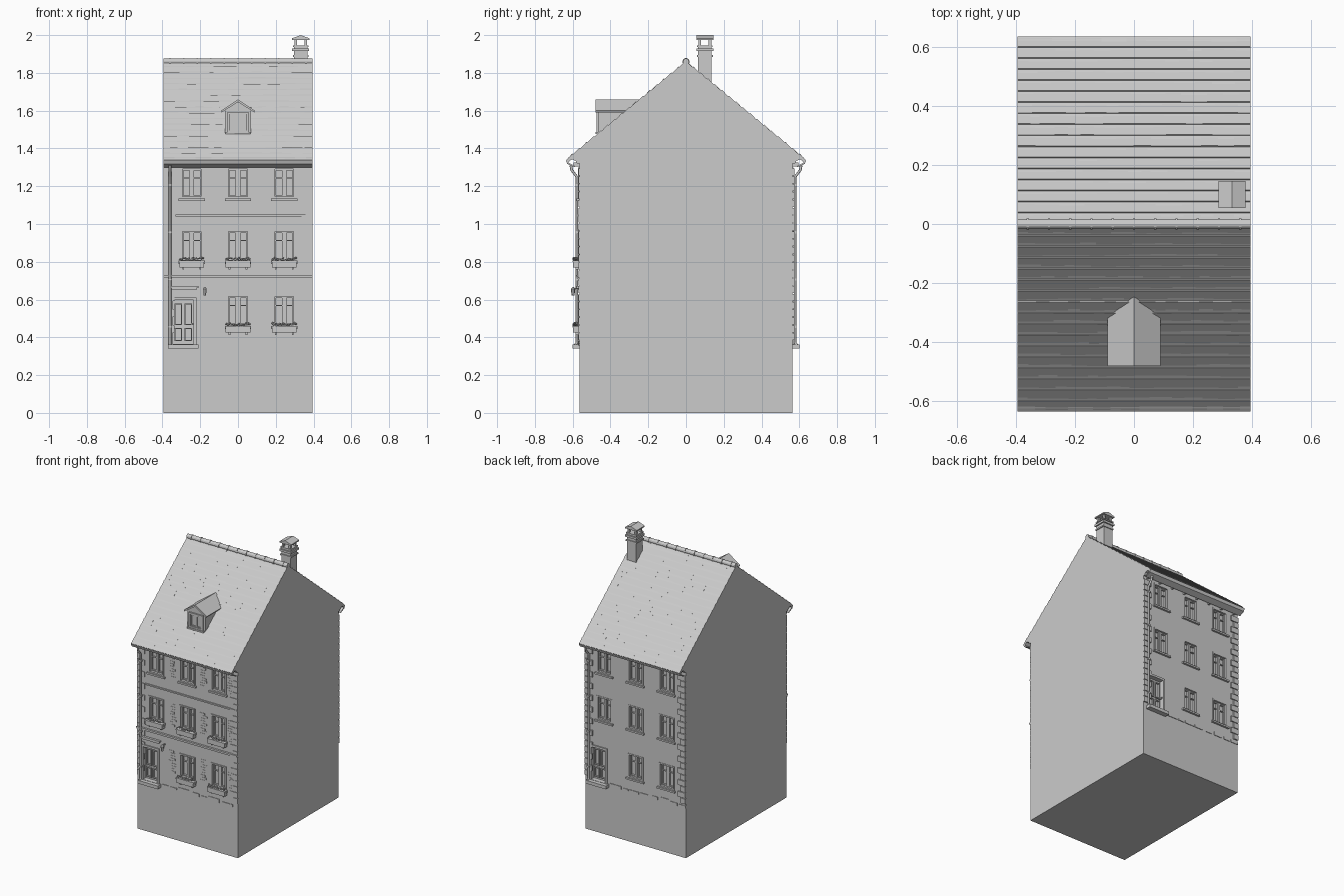
import bpy, bmesh, math, random
from mathutils import Matrix, Vector

random.seed(4)
if "Cube" in bpy.data.objects:
    bpy.data.objects.remove(bpy.data.objects["Cube"])

GREY = (0.6, 0.6, 0.6, 1)
stone = bpy.data.materials.new("pale grey")
stone.use_nodes = True
stone.diffuse_color = GREY
stone.node_tree.nodes["Principled BSDF"].inputs["Base Color"].default_value = GREY

W, D = 0.395, 0.565            # half width, half depth of the walls
RIDGE, SLOPE = 1.86, 0.82
EAVE = 0.635
COLS = (-0.245, 0, 0.245)
BACK = Matrix.Rotation(math.pi, 4, 'Z')


def finish(name, bm, matrix=None):
    if matrix:
        bm.transform(matrix)
    bmesh.ops.recalc_face_normals(bm, faces=bm.faces)
    mesh = bpy.data.meshes.new(name)
    bm.to_mesh(mesh)
    bm.free()
    mesh.materials.append(stone)
    ob = bpy.data.objects.new(name, mesh)
    bpy.context.collection.objects.link(ob)
    return ob


def box(bm, x0, x1, y0, y1, z0, z1, m=Matrix()):
    size = Matrix.Diagonal((abs(x1 - x0), abs(y1 - y0), abs(z1 - z0), 1))
    mid = Matrix.Translation(((x0 + x1) / 2, (y0 + y1) / 2, (z0 + z1) / 2))
    bmesh.ops.create_cube(bm, size=1, matrix=m @ mid @ size)


def relief(bm, x0, x1, z0, z1, out, depth=0.0):
    """Box on the front wall, from depth behind the wall to out before it."""
    box(bm, x0, x1, -D - out, -D + depth, z0, z1)


def frame(bm, x0, x1, z0, z1, t, out, depth):
    for a, b in ((x0, x0 + t), (x1 - t, x1)):
        relief(bm, a, b, z0, z1, out, depth)
    for a, b in ((z0, z0 + t), (z1 - t, z1)):
        relief(bm, x0 + t, x1 - t, a, b, out, depth)


def extrude_x(bm, profile, x0, x1):
    """Close a (y, z) outline into a prism along x."""
    face = bm.faces.new([bm.verts.new((x0, y, z)) for y, z in profile])
    new = bmesh.ops.extrude_face_region(bm, geom=[face])["geom"]
    bmesh.ops.translate(bm, vec=(x1 - x0, 0, 0),
                        verts=[v for v in new if isinstance(v, bmesh.types.BMVert)])


def tube(name, points, radius, matrix=None):
    curve = bpy.data.curves.new(name, 'CURVE')
    curve.dimensions = '3D'
    curve.bevel_depth, curve.bevel_resolution = radius, 2
    curve.use_fill_caps = True
    line = curve.splines.new('POLY')
    line.points.add(len(points) - 1)
    for p, co in zip(line.points, points):
        p.co = (*co, 1)
    curve.materials.append(stone)
    ob = bpy.data.objects.new(name, curve)
    bpy.context.collection.objects.link(ob)
    ob.matrix_world = matrix or Matrix()


# Walls, with openings cut for windows and doors
bm = bmesh.new()
top = RIDGE - SLOPE * D - 0.012
extrude_x(bm, [(-D, 0), (D, 0), (D, top), (0, RIDGE - 0.012), (-D, top)], -W, W)
walls = finish("walls", bm)

openings = [(c, z0, z1, 0.06) for z0, z1 in ((1.135, 1.3), (0.8, 0.97), (0.455, 0.625))
            for c in COLS if not (z0 < 0.5 and c < 0)]
door = (-0.29, 0.365, 0.6, 0.06)
bm = bmesh.new()
for turn in (Matrix(), BACK):
    for c, z0, z1, h in openings + [door]:
        box(bm, c - h, c + h, -D - 0.05, -D + 0.025, z0, z1, turn)
cutter = finish("opening_cutter", bm)
cutter.hide_render = True
cutter.hide_viewport = True
cut = walls.modifiers.new("openings", 'BOOLEAN')
cut.object, cut.operation, cut.solver = cutter, 'DIFFERENCE', 'EXACT'

for side, turn in (("front", Matrix()), ("back", BACK)):
    front = side == "front"
    # Window frames, glazing bars and sills
    bm = bmesh.new()
    for c, z0, z1, h in openings:
        frame(bm, c - h, c + h, z0, z1, 0.01, 0.006 if front else 0.003, 0.025)
        relief(bm, c - 0.006, c + 0.006, z0, z1, -0.008, 0.025)
        for s in (-1, 1):
            frame(bm, c + s * 0.028 - 0.023, c + s * 0.028 + 0.023, z0 + 0.01, z1 - 0.01,
                  0.007, -0.012, 0.025)
            relief(bm, c + s * 0.028 - 0.022, c + s * 0.028 + 0.022,
                   z1 - 0.06, z1 - 0.055, -0.014, 0.025)
        relief(bm, c - 0.07, c + 0.07, z0 - 0.012, z0, 0.014)
    finish(side + "_windows", bm, turn)

    # Door with panels, knob, canopy moulding and step
    bm = bmesh.new()
    c, z0, z1, h = door
    frame(bm, c - h - 0.01, c + h + 0.01, z0 - 0.015, z1 + 0.012, 0.015, 0.008, 0.025)
    for s in (-1, 1):
        for a, b in ((0.38, 0.45), (0.465, 0.58)):
            frame(bm, c + s * 0.026 - 0.02, c + s * 0.026 + 0.02, a, b, 0.006, -0.014, 0.025)
    relief(bm, c + 0.046, c + 0.054, 0.465, 0.475, 0.0, 0.025)
    relief(bm, c - 0.08, c + 0.08, 0.34, 0.363, 0.035)
    if front:
        relief(bm, c - 0.08, c + 0.08, 0.662, 0.672, 0.016)
        relief(bm, c - 0.07, c + 0.07, 0.65, 0.662, 0.009)
    finish(side + "_door", bm, turn)

    # Corner quoins, alternating long and short
    bm = bmesh.new()
    for i in range(22):
        z = 0.385 + i * 0.0415
        for s in (-1, 1):
            relief(bm, s * W, s * (W - (0.06 if i % 2 else 0.038)), z, z + 0.037,
                   0.004 if front else 0.009)
    finish(side + "_quoins", bm, turn)

    # Plinth stones and scattered bricks
    bm = bmesh.new()
    x = -0.2
    while x < W - 0.05:
        w = random.uniform(0.04, 0.09)
        relief(bm, x, min(x + w, W), 0.355, 0.375 + random.uniform(-0.008, 0.008), 0.004)
        x += w + random.uniform(0.006, 0.03)
    if front:
        for c in (-0.122, 0.122, 0.335):
            for z0 in (0.47, 0.8, 1.14):
                for i in range(9):
                    x = c + random.uniform(-0.025, 0.0)
                    relief(bm, x, x + 0.035, z0 + i * 0.018, z0 + i * 0.018 + 0.013, 0.002)
    finish(side + "_stones", bm, turn)

    # Eaves: cornice, rafter blocks and gutter
    bm = bmesh.new()
    extrude_x(bm, [(-D, 1.32), (-D - 0.012, 1.32), (-D - 0.02, 1.335),
                   (-EAVE + 0.01, 1.35), (-D, 1.39)], -W, W)
    extrude_x(bm, [(-EAVE, 1.335), (-EAVE + 0.006, 1.318), (-0.59, 1.3),
                   (-0.587, 1.306), (-EAVE + 0.014, 1.324), (-EAVE + 0.006, 1.337)], -W, W)
    for i in range(8):
        x = -0.37 + i * 0.103
        relief(bm, x, x + 0.012, 1.305, 1.325, 0.03)
    finish(side + "_eaves", bm, turn)

    # Downpipe with brackets
    px = -0.36
    tube(side + "_downpipe", [(px, -0.61, 1.31), (px, -0.605, 1.285), (px, -0.578, 1.25),
                              (px, -0.578, 0.37), (px, -0.595, 0.35)], 0.007, turn)
    bm = bmesh.new()
    for z in (1.2, 0.95, 0.7, 0.45):
        relief(bm, px - 0.01, px + 0.01, z, z + 0.012, 0.021)
    finish(side + "_pipe_brackets", bm, turn)

# String courses across the front
bm = bmesh.new()
relief(bm, -W, W, 0.714, 0.722, 0.008)
relief(bm, -W, W, 0.722, 0.731, 0.014)
relief(bm, -0.33, W, 1.04, 1.05, 0.008)
finish("string_courses", bm)

# Flower boxes with brackets and plants
bm, plants = bmesh.new(), bmesh.new()
for c, z0, z1, h in openings:
    if z0 > 1:
        continue
    relief(bm, c - 0.066, c + 0.066, z0 - 0.03, z0 + 0.002, 0.032)
    relief(bm, c - 0.07, c + 0.07, z0 - 0.002, z0 + 0.006, 0.035)
    for s in (-0.045, 0.045):
        relief(bm, c + s - 0.004, c + s + 0.004, z0 - 0.042, z0 - 0.03, 0.02)
    for i in range(14):
        at = Vector((c - 0.062 + i * 0.0095, -D - random.uniform(0.012, 0.03),
                     z0 + random.uniform(0.008, 0.02)))
        bmesh.ops.create_icosphere(plants, subdivisions=1, radius=random.uniform(0.005, 0.008),
                                   matrix=Matrix.Translation(at))
finish("flower_boxes", bm)
finish("flowers", plants)

# Wall lantern beside the door
bm = bmesh.new()
relief(bm, -0.18, -0.172, 0.655, 0.662, 0.03)
bmesh.ops.create_cone(bm, cap_ends=True, segments=6, radius1=0.007, radius2=0.012, depth=0.035,
                      matrix=Matrix.Translation((-0.176, -0.598, 0.638)))
bmesh.ops.create_cone(bm, cap_ends=True, segments=6, radius1=0.014, radius2=0.002, depth=0.012,
                      matrix=Matrix.Translation((-0.176, -0.598, 0.661)))
finish("wall_lantern", bm)

# Roof deck and overlapping tile courses
bm = bmesh.new()
low = RIDGE - SLOPE * EAVE
extrude_x(bm, [(-EAVE, low), (0, RIDGE), (EAVE, low), (EAVE - 0.01, low - 0.014),
               (0, RIDGE - 0.016), (-EAVE + 0.01, low - 0.014)], -W, W)
finish("roof_deck", bm)
bm = bmesh.new()
courses = 17
step = EAVE * math.hypot(1, SLOPE) / courses
for turn in (Matrix(), BACK):
    plane = turn @ Matrix.Translation((0, 0, RIDGE)) @ Matrix.Rotation(math.atan(SLOPE), 4, 'X')
    for i in range(courses):
        x = -W
        while x < W:
            end = x + random.uniform(0.03, 0.09)
            end = W if end > W - 0.03 else end
            reach = random.uniform(-0.004, 0.003) if i < courses - 1 else 0
            tilt = Matrix.Translation((0, -i * step, 0)) @ Matrix.Rotation(0.12, 4, 'X')
            box(bm, x, end, -step - reach, 0, -0.003, 0.001 + random.uniform(0, 0.001),
                plane @ tilt @ Matrix.Translation((0, 0, 0.003)))
            x = end
finish("roof_tiles", bm)

# Ridge tiles with raised joints
bm = bmesh.new()
turn = Matrix.Translation((0, 0, RIDGE)) @ Matrix.Rotation(math.pi / 2, 4, 'Y')
bmesh.ops.create_cone(bm, cap_ends=True, segments=12, radius1=0.016, radius2=0.016,
                      depth=2 * W, matrix=turn)
for i in range(11):
    bmesh.ops.create_cone(bm, cap_ends=True, segments=12, radius1=0.019, radius2=0.019, depth=0.008,
                          matrix=Matrix.Translation((-0.36 + i * 0.072, 0, 0)) @ turn)
finish("ridge_tiles", bm)

# Dormer: cheeks, gable roof and window
bm = bmesh.new()
turn = Matrix.Rotation(-math.pi / 2, 4, 'Z')     # profile runs along the depth
extrude_x(bm, [(-0.07, 1.47), (0.07, 1.47), (0.07, 1.605), (0, 1.645), (-0.07, 1.605)], 0.25, 0.465)
finish("dormer_walls", bm, turn)
bm = bmesh.new()
extrude_x(bm, [(-0.09, 1.6), (0, 1.66), (0.09, 1.6), (0.086, 1.591), (0, 1.646), (-0.086, 1.591)],
          0.23, 0.48)
finish("dormer_roof", bm, turn)
bm = bmesh.new()
lift = D - 0.465                                 # dormer face stands back from the wall
frame(bm, -0.056, 0.056, 1.485, 1.592, 0.012, 0.01, 0.0)
frame(bm, -0.042, 0.0, 1.498, 1.58, 0.006, 0.005, 0.0)
frame(bm, 0.0, 0.042, 1.498, 1.58, 0.006, 0.005, 0.0)
relief(bm, -0.065, 0.065, 1.476, 1.486, 0.014)
finish("dormer_window", bm, Matrix.Translation((0, lift, 0)))

# Chimney: shaft, collars, corner posts and small gabled hood
bm = bmesh.new()
cx, cy = 0.332, 0.1
for r, z0, z1 in ((0.036, 1.65, 1.94), (0.042, 1.885, 1.895), (0.045, 1.915, 1.93),
                  (0.041, 1.938, 1.946)):
    box(bm, cx - r, cx + r, cy - r, cy + r, z0, z1)
for sx in (-0.027, 0.027):
    for sy in (-0.027, 0.027):
        box(bm, cx + sx - 0.007, cx + sx + 0.007, cy + sy - 0.007, cy + sy + 0.007, 1.946, 1.98)
finish("chimney", bm)
bm = bmesh.new()
extrude_x(bm, [(cx - 0.046, 1.975), (cx - 0.046, 1.983), (cx, 2.0), (cx + 0.046, 1.983),
               (cx + 0.046, 1.975)], -cy - 0.045, -cy + 0.045)
finish("chimney_hood", bm, turn)
